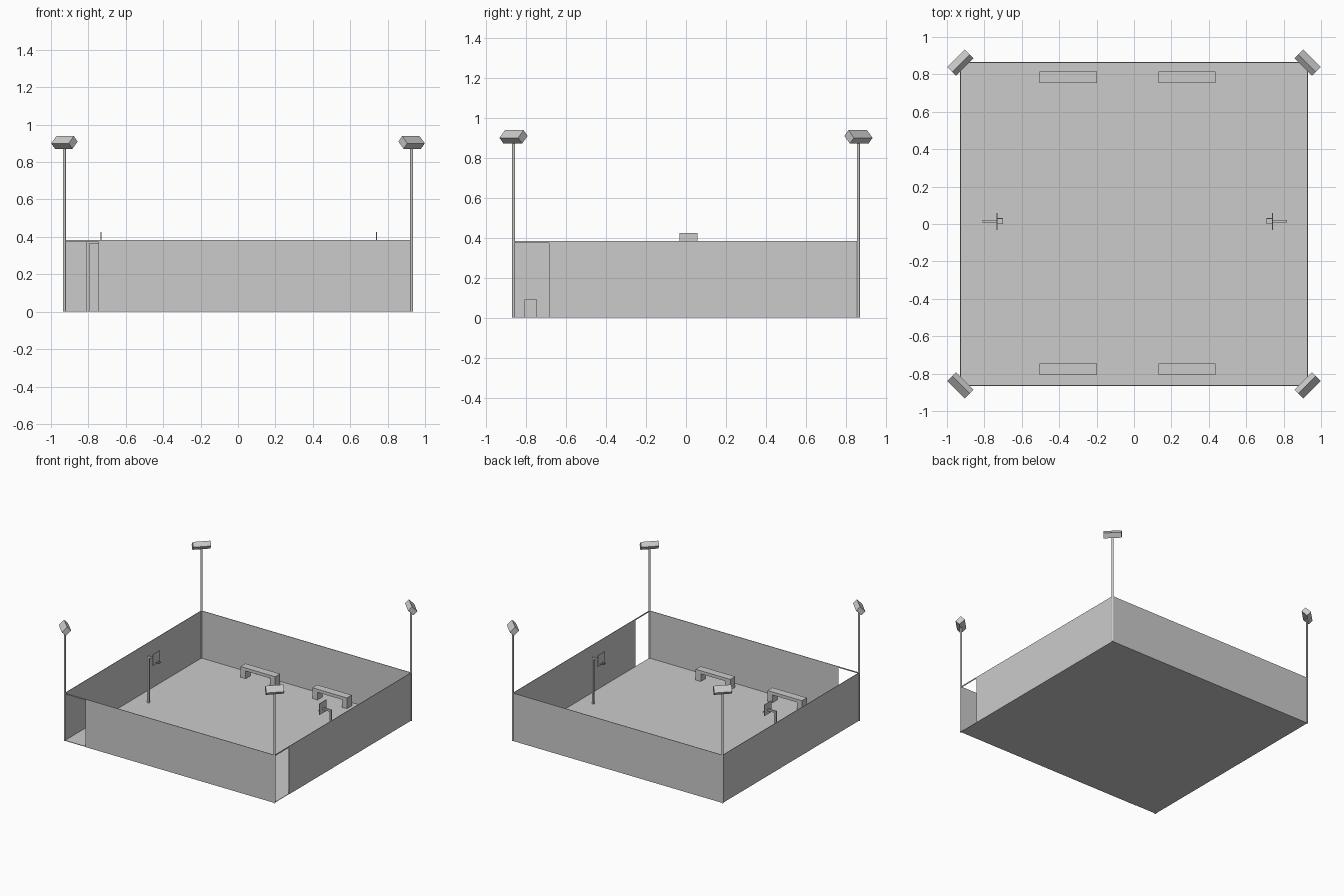
import bpy, bmesh, math
from mathutils import Matrix

if "Cube" in bpy.data.objects:
    bpy.data.objects.remove(bpy.data.objects["Cube"])

HX, HY, WALL_H = 0.928, 0.863, 0.383   # court half sizes and wall height
DOOR_X, DOOR_Y, DOOR_H = -0.745, -0.685, 0.374
T = 0.004                              # sheet thickness


def make_object(name, bm):
    mesh = bpy.data.meshes.new(name)
    bmesh.ops.recalc_face_normals(bm, faces=bm.faces)
    bm.to_mesh(mesh)
    bm.free()
    ob = bpy.data.objects.new(name, mesh)
    bpy.context.collection.objects.link(ob)
    return ob


def add_box(bm, x0, x1, y0, y1, z0, z1):
    m = Matrix.Translation(((x0 + x1) / 2, (y0 + y1) / 2, (z0 + z1) / 2))
    m = m @ Matrix.Diagonal((abs(x1 - x0), abs(y1 - y0), abs(z1 - z0), 1))
    bmesh.ops.create_cube(bm, size=1, matrix=m)


def boxes(name, *dims):
    bm = bmesh.new()
    for d in dims:
        add_box(bm, *d)
    return make_object(name, bm)


# Court floor
boxes("floor", (-HX, HX, -HY, HY, 0, T))

# Walls; front and right ones have a doorway with a thin rail above
h = T / 2
boxes("back_wall", (-HX, HX, HY - h, HY + h, 0, WALL_H))
boxes("left_wall", (-HX - h, -HX + h, -HY, HY, 0, WALL_H))
boxes("front_wall", (DOOR_X, HX, -HY - h, -HY + h, 0, WALL_H))
boxes("right_wall", (HX - h, HX + h, DOOR_Y, HY, 0, WALL_H))
boxes("front_door_rail", (-HX, DOOR_X, -HY - h, -HY + h, DOOR_H, WALL_H))
boxes("right_door_rail", (HX - h, HX + h, -HY, DOOR_Y, DOOR_H, WALL_H))

# Corner floodlights: pole plus tilted lamp housing facing the court
for sx, side in ((-1, "left"), (1, "right")):
    for sy, end in ((-1, "front"), (1, "back")):
        bm = bmesh.new()
        bmesh.ops.create_cone(bm, cap_ends=True, segments=12, radius1=0.0075,
                              radius2=0.0075, depth=0.9,
                              matrix=Matrix.Translation((sx * HX, sy * HY, 0.45)))
        make_object(f"light_pole_{end}_{side}", bm)
        lamp = boxes(f"lamp_{end}_{side}",
                     (-0.066, 0.066, -0.0275, 0.0275, -0.0205, 0.0205))
        lamp.location = (sx * HX, sy * HY, 0.905)
        lamp.rotation_euler = (math.radians(45), 0,
                               math.atan2(sy, sx) + math.pi / 2)

# Benches: seat slab on two block legs
for y, end in ((-0.776, "front"), (0.785, "back")):
    for x, side in ((-0.352, "left"), (0.283, "right")):
        y0, y1, x0, x1 = y - 0.031, y + 0.031, x - 0.153, x + 0.153
        boxes(f"bench_{end}_{side}",
              (x0, x1, y0, y1, 0.065, 0.09),
              (x0, x0 + 0.045, y0, y1, T, 0.065),
              (x1 - 0.045, x1, y0, y1, T, 0.065))

# Basketball hoops: post, arm, backboard and square rim
for s, ox, side in ((-1, 0, "left"), (1, 0.008, "right")):
    def X(v):
        return s * v + ox
    cy = 0.015
    boxes(f"hoop_post_{side}",
          (X(0.795), X(0.81), cy - 0.007, cy + 0.007, T, 0.378),
          (X(0.735), X(0.81), cy - 0.007, cy + 0.007, 0.364, 0.378))
    boxes(f"backboard_{side}", (X(0.731), X(0.735), -0.033, 0.058, 0.335, 0.425))
    boxes(f"rim_{side}",
          (X(0.700), X(0.731), 0.000, 0.004, 0.346, 0.350),
          (X(0.700), X(0.731), 0.028, 0.032, 0.346, 0.350),
          (X(0.700), X(0.704), 0.004, 0.028, 0.346, 0.350))
